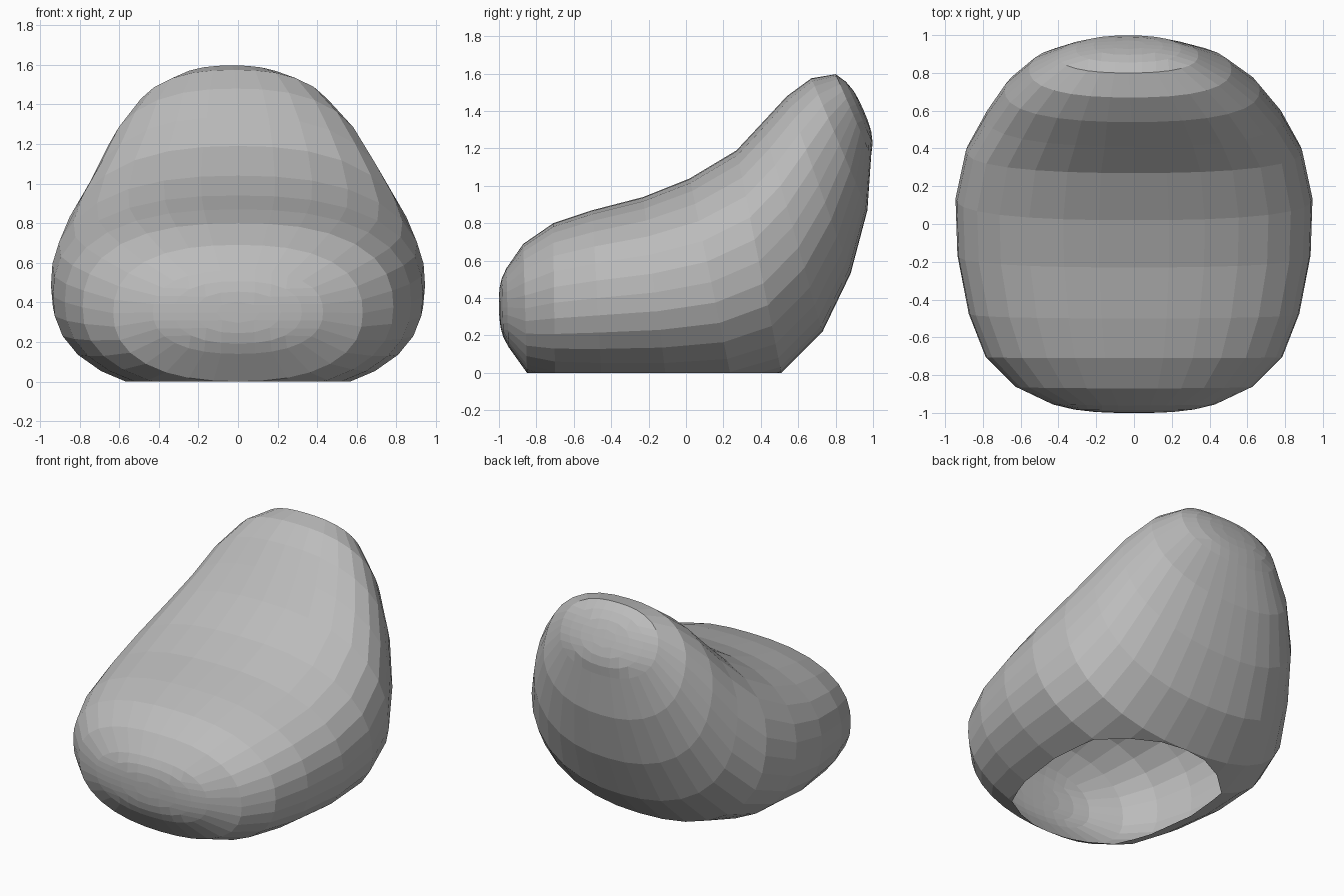
import bpy, bmesh, math
from mathutils import Vector

if "Cube" in bpy.data.objects:
    bpy.data.objects.remove(bpy.data.objects["Cube"], do_unlink=True)

# Fabric material
fabric = bpy.data.materials.new("grey fabric")
fabric.use_nodes = True
grey = (0.5, 0.5, 0.5, 1)
fabric.diffuse_color = grey
fabric.node_tree.nodes["Principled BSDF"].inputs["Base Color"].default_value = grey

# Sections from front to headrest: seat side (y, z), underside (y, z), half width, sideways lean
SECTIONS = [
    (-.96, .56, -.95, .14, .43, 0), (-.87, .69, -.85, .00, .63, 0),
    (-.71, .80, -.70, -.05, .785, 0), (-.50, .87, -.45, -.07, .875, 0),
    (-.23, .94, -.10, -.08, .935, 0), (.02, 1.04, .25, -.07, .945, 0),
    (.27, 1.19, .51, .00, .89, 0), (.41, 1.34, .73, .22, .785, 0),
    (.54, 1.48, .88, .53, .675, -.01), (.67, 1.575, .97, .87, .535, -.02),
    (.80, 1.597, .99, 1.16, .37, -.03)]
N = 8
LAST = len(SECTIONS) - 1


def place(i, j, k):
    """Point of the rounded block: i across, j underside to seat, k along."""
    u, v = 2 * i / N - 1, 2 * j / N - 1
    r = max(abs(u), abs(v))
    x = h = 0
    if r:
        # Spread the square ring evenly round a soft superellipse
        if abs(u) >= abs(v):
            a = v / r * math.pi / 4
            c, s = math.copysign(math.cos(a), u), math.sin(a)
        else:
            a = u / r * math.pi / 4
            c, s = math.sin(a), math.copysign(math.cos(a), v)
        p = 2.45 if s > 0 else 2.3
        f = r / (abs(c) ** p + abs(s) ** p) ** (1 / p)
        x, h = c * f, s * f
    uy, uz, ly, lz, w, lean = SECTIONS[k]
    top, low = Vector((0, uy, uz)), Vector((0, ly, lz))
    point = (top + low) / 2 + (top - low) / 2 * h + Vector((x * w + lean, 0, 0))
    # Bulge the two end caps
    if k in (0, LAST):
        out = (top - low).normalized().cross(Vector((1, 0, 0)))
        point += out * (-.045 if k == 0 else .06) * (1 - r ** 3)
    return point


bm = bmesh.new()
verts = {}


def corner(key):
    if key not in verts:
        verts[key] = bm.verts.new(place(*key))
    return verts[key]


def panel(a_count, b_count, key):
    for a in range(a_count):
        for b in range(b_count):
            quad = ((a, b), (a + 1, b), (a + 1, b + 1), (a, b + 1))
            bm.faces.new([corner(key(*q)) for q in quad])


for end in (0, 1):
    panel(N, LAST, lambda a, b: (a, end * N, b))
    panel(N, LAST, lambda a, b: (end * N, a, b))
    panel(N, N, lambda a, b: (a, b, end * LAST))
bmesh.ops.recalc_face_normals(bm, faces=bm.faces[:])

# Open base where the bag meets the floor
bmesh.ops.bisect_plane(bm, geom=bm.verts[:] + bm.edges[:] + bm.faces[:],
                       plane_co=(0, 0, 0), plane_no=(0, 0, -1), clear_outer=True)

mesh = bpy.data.meshes.new("bean_bag_seat")
bm.to_mesh(mesh)
bm.free()
mesh.materials.append(fabric)
seat = bpy.data.objects.new("bean_bag_seat", mesh)
bpy.context.collection.objects.link(seat)
